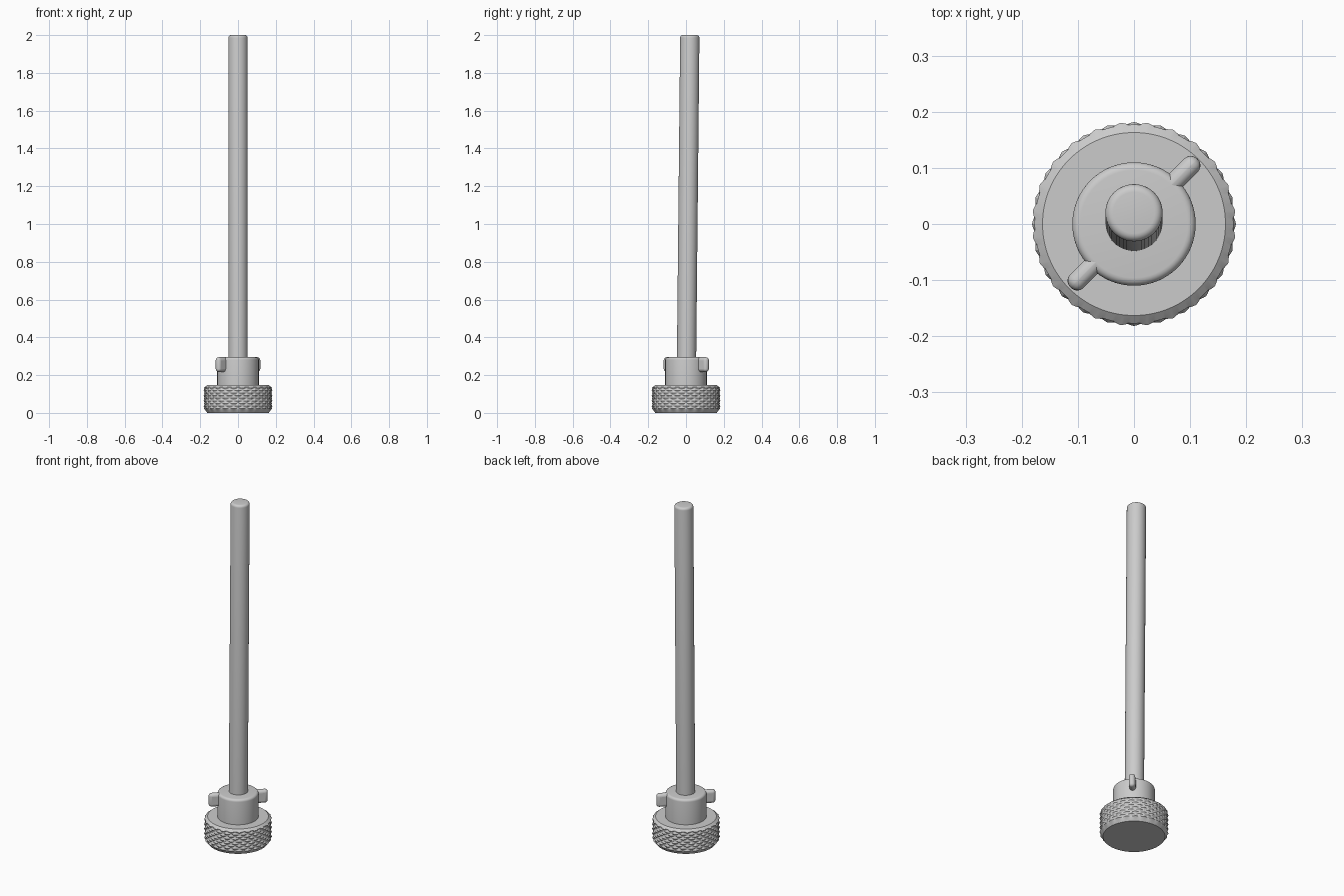
import bpy, math

if "Cube" in bpy.data.objects:
    bpy.data.objects.remove(bpy.data.objects["Cube"])

grey = bpy.data.materials.new("light grey metal")
grey.diffuse_color = (0.6, 0.6, 0.6, 1)
grey.use_nodes = True
grey.node_tree.nodes["Principled BSDF"].inputs["Base Color"].default_value = grey.diffuse_color


def make(name, verts, faces, angle=35):
    mesh = bpy.data.meshes.new(name)
    mesh.from_pydata(verts, [], faces)
    mesh.materials.append(grey)
    ob = bpy.data.objects.new(name, mesh)
    bpy.context.collection.objects.link(ob)
    bpy.ops.object.select_all(action='DESELECT')
    ob.select_set(True)
    bpy.context.view_layer.objects.active = ob
    bpy.ops.object.shade_smooth_by_angle(angle=math.radians(angle))
    return ob


def rings(name, rows, n, angle=35):
    """Closed turned solid. Each row: (radius or function of angle, z, y offset)."""
    verts, faces = [], []
    for r, z, y in rows:
        for i in range(n):
            a = 2 * math.pi * i / n
            q = r(a) if callable(r) else r
            verts.append((q * math.cos(a), q * math.sin(a) + y, z))
    for j in range(len(rows) - 1):
        for i in range(n):
            k = (i + 1) % n
            faces.append((j*n + i, j*n + k, (j+1)*n + k, (j+1)*n + i))
    faces.append(tuple(reversed(range(n))))
    faces.append(tuple(range((len(rows) - 1) * n, len(rows) * n)))
    return make(name, verts, faces, angle)


def rounded(r, z, b, y=0.0, steps=5):
    """Rows of a rounded upper edge."""
    return [(r - b + b * math.cos(t), z - b + b * math.sin(t), y)
            for t in (math.pi / 2 * i / steps for i in range(steps + 1))]


# Knurled knob: raised diamonds between two crossing sets of grooves
def knurl(v):
    def radius(a):
        u = a * 24 / (2 * math.pi)
        d = min(abs(s - round(s)) for s in (u + v, u - v))
        return 0.175 + 0.014 * d
    return radius


LOW, HIGH, CELLS, SUB = 0.022, 0.133, 4, 8
rows = [(0.163, 0.0, 0), (0.174, 0.016, 0)]
for j in range(CELLS * SUB + 1):
    rows.append((knurl(j / SUB), LOW + (HIGH - LOW) * j / (CELLS * SUB), 0))
rows += [(0.177, 0.136, 0), (0.163, 0.147, 0)]
rings("knurled_knob", rows, 192, 20)

# Collar
rings("collar", [(0.11, 0.13, 0)] + rounded(0.11, 0.295, 0.014), 64)

# Slightly leaning rod
rings("rod", [(0.051, 0.2, 0.002)] + rounded(0.051, 2.0, 0.014, 0.02), 48)

# Two locking pins on opposite sides of the collar
for name, turn, shift in (("pin_back", 0.25, 0.003), ("pin_front", 1.25, 0.0)):
    bpy.ops.mesh.primitive_cube_add(size=1, location=(0, 0, 0))
    pin = bpy.context.object
    pin.name = name
    a = math.pi * turn
    pin.data.materials.append(grey)
    for v in pin.data.vertices:
        v.co.x *= 0.08
        v.co.y *= 0.034
        v.co.z *= 0.078
    pin.location = (0.12 * math.cos(a), 0.12 * math.sin(a) + shift, 0.256)
    pin.rotation_euler.z = a
    bev = pin.modifiers.new("round", 'BEVEL')
    bev.width = 0.0165
    bev.segments = 5
    bpy.ops.object.shade_smooth_by_angle(angle=math.radians(40))
